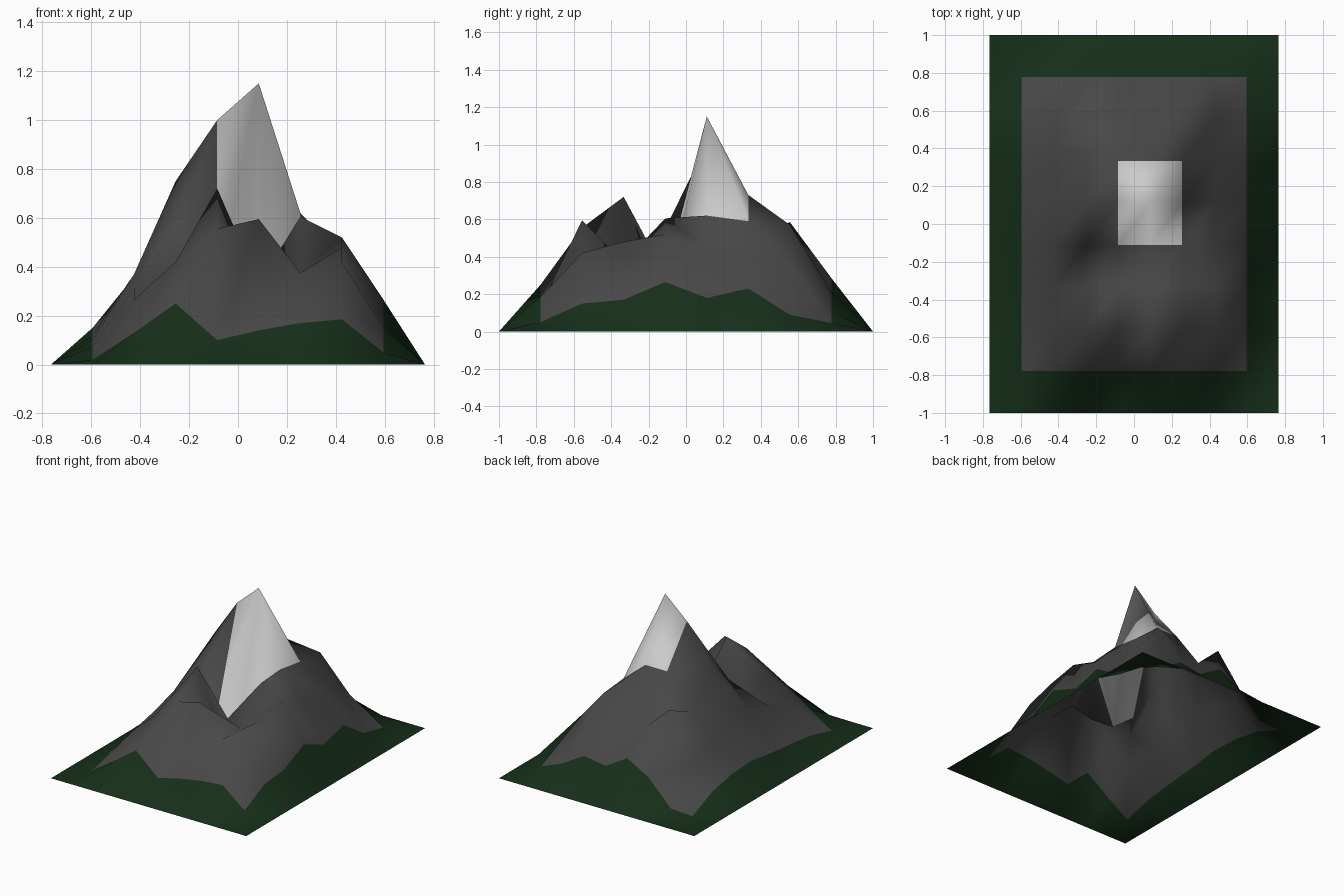
import bpy, bmesh

if "Cube" in bpy.data.objects:
    bpy.data.objects.remove(bpy.data.objects["Cube"])

HALF_X, HALF_Y, N = 0.765, 1.0, 9

# Inner grid heights: rows run front to back, columns left to right (rim is at 0)
HEIGHTS = [
    [.02, .13, .25, .10, .14, .17, .185, .05],
    [.075, .265, .42, .555, .595, .375, .42, .15],
    [.10, .31, .335, .72, .33, .37, .48, .17],
    [.12, .37, .55, .305, .175, .605, .52, .265],
    [.15, .36, .75, 1.0, 1.15, .62, .44, .18],
    [.14, .32, .49, .73, .73, .59, .41, .23],
    [.10, .25, .585, .43, .50, .57, .37, .09],
    [.01, .02, .19, .285, .185, .21, .11, .045],
]


def material(name, rgb):
    m = bpy.data.materials.new(name)
    m.diffuse_color = (*rgb, 1)
    m.use_nodes = True
    m.node_tree.nodes["Principled BSDF"].inputs["Base Color"].default_value = m.diffuse_color
    return m


def height(i, j):
    rim = i in (0, N) or j in (0, N)
    return 0 if rim else HEIGHTS[j - 1][i - 1]


def zone(i, j):
    # 0 = grass rim, 1 = rock, 2 = snow cap
    if i in (0, N - 1) or j in (0, N - 1):
        return 0
    return 2 if i in (4, 5) and j in (4, 5) else 1


# Terrain: open height grid, each cell split along the same diagonal
bm = bmesh.new()
v = [[bm.verts.new((HALF_X * (2 * i / N - 1), HALF_Y * (2 * j / N - 1), height(i, j)))
      for j in range(N + 1)] for i in range(N + 1)]
for i in range(N):
    for j in range(N):
        a, b, c, d = v[i][j], v[i + 1][j], v[i + 1][j + 1], v[i][j + 1]
        for tri in ((a, b, c), (a, c, d)):
            f = bm.faces.new(tri)
            f.material_index = zone(i, j)
            f.smooth = True

mesh = bpy.data.meshes.new("mountain")
bm.to_mesh(mesh)
bm.free()
for name, rgb in (("grass", (.008, .028, .010)), ("rock", (.065, .065, .065)), ("snow", (.65, .65, .65))):
    mesh.materials.append(material(name, rgb))
bpy.context.collection.objects.link(bpy.data.objects.new("mountain", mesh))
